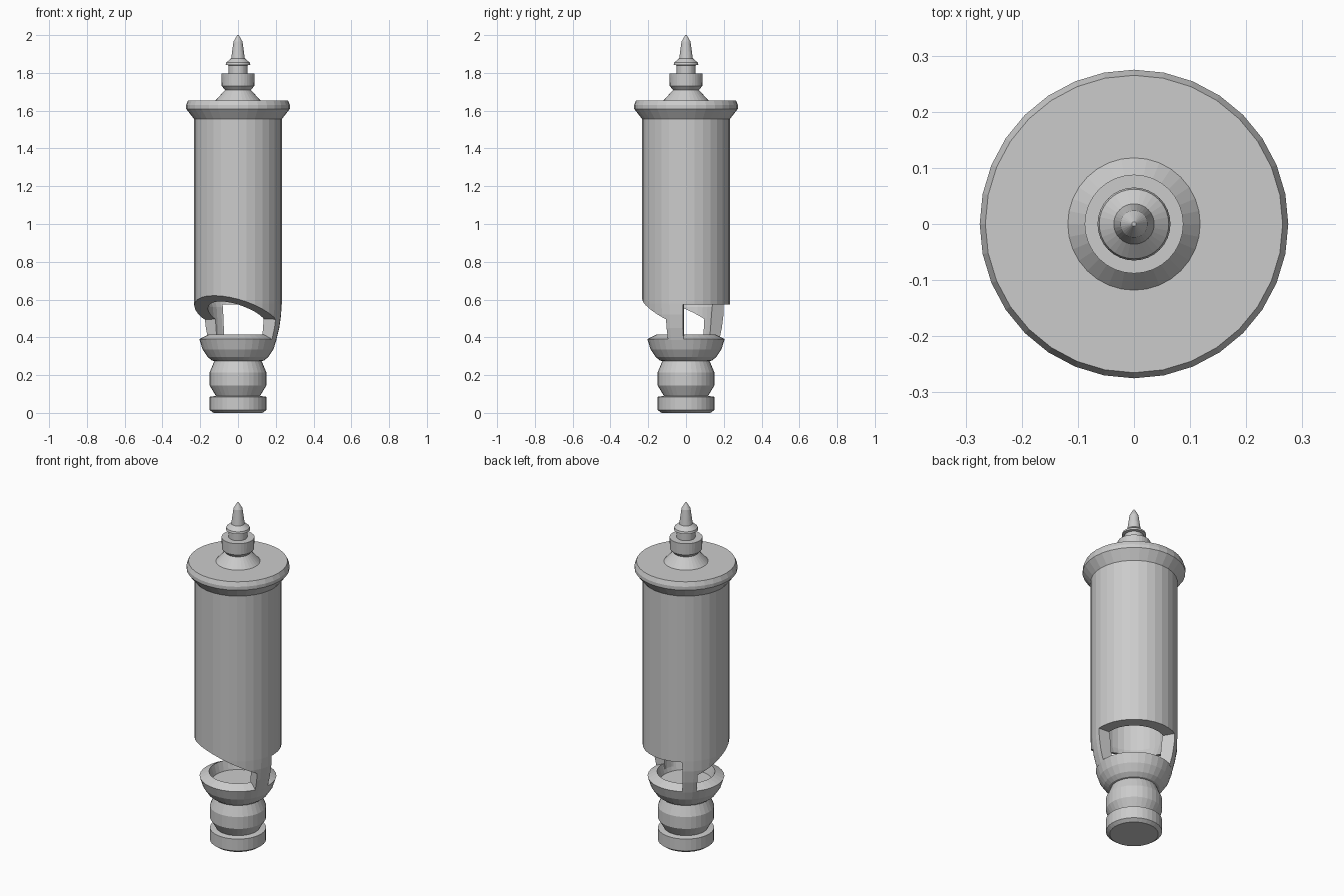
import bpy, bmesh
from math import sin, cos, radians, pi

if "Cube" in bpy.data.objects:
    bpy.data.objects.remove(bpy.data.objects["Cube"])

SIDES = 32


def make_object(name, bm):
    bmesh.ops.recalc_face_normals(bm, faces=bm.faces)
    mesh = bpy.data.meshes.new(name)
    bm.to_mesh(mesh)
    bm.free()
    obj = bpy.data.objects.new(name, mesh)
    bpy.context.collection.objects.link(obj)
    return obj


def lathe(name, profile):
    """Spin a closed (radius, z) outline round the z axis."""
    bm = bmesh.new()
    verts = [bm.verts.new((r, 0, z)) for r, z in profile]
    edges = [bm.edges.new((verts[i], verts[(i + 1) % len(verts)]))
             for i in range(len(verts))]
    bmesh.ops.spin(bm, geom=verts + edges, cent=(0, 0, 0), axis=(0, 0, 1),
                   angle=2 * pi, steps=SIDES, use_merge=False)
    bmesh.ops.remove_doubles(bm, verts=bm.verts, dist=0.0001)
    bmesh.ops.dissolve_degenerate(bm, edges=bm.edges, dist=0.0001)
    return make_object(name, bm)


def wedge(name, start, end, bottom, top):
    """Pie-shaped cutter between two angles; top(x, y) gives its upper height."""
    bm = bmesh.new()
    angles = [radians(start + (end - start) * i / 8) for i in range(9)]
    ring = [(0, 0)] + [(0.5 * cos(a), 0.5 * sin(a)) for a in angles]
    low = [bm.verts.new((x, y, bottom)) for x, y in ring]
    high = [bm.verts.new((x, y, top(x, y))) for x, y in ring]
    bm.faces.new(low)
    bm.faces.new(high)
    for i in range(len(ring)):
        j = (i + 1) % len(ring)
        bm.faces.new((low[i], low[j], high[j], high[i]))
    obj = make_object(name, bm)
    obj.hide_render = True
    return obj


# Grooved foot and flared cup with a raised inner lip
lathe("foot_and_cup", [
    (0, 0), (0.13, 0), (0.15, 0.015), (0.15, 0.085), (0.117, 0.09),
    (0.15, 0.145), (0.15, 0.215), (0.125, 0.275), (0.137, 0.277),
    (0.16, 0.295), (0.187, 0.335), (0.205, 0.39), (0.155, 0.415),
    (0.14, 0.36), (0, 0.36)])

# Hollow tube that narrows into the posts
tube = lathe("tube", [
    (0.145, 0.385), (0.204, 0.385), (0.22, 0.45), (0.23, 0.52), (0.232, 0.58),
    (0.232, 1.57), (0.18, 1.57), (0.18, 0.62), (0.16, 0.56)])

# Openings: a slanted mouth and a level window, leaving two posts
lean = radians(237)
mouth = wedge("mouth_cutter", 141, 332, 0.2,
              lambda x, y: 0.505 + 0.5 * (x * cos(lean) + y * sin(lean)))
window = wedge("window_cutter", -4, 120, 0.2, lambda x, y: 0.575)
for cutter in (mouth, window):
    cut = tube.modifiers.new(cutter.name, 'BOOLEAN')
    cut.operation = 'DIFFERENCE'
    cut.solver = 'EXACT'
    cut.object = cutter

# Flanged cap
lathe("cap", [
    (0, 1.55), (0.232, 1.555), (0.275, 1.61), (0.275, 1.63),
    (0.265, 1.655), (0, 1.655)])

# Stepped spike on top
lathe("spike", [
    (0, 1.65), (0.118, 1.655), (0.068, 1.71), (0.086, 1.73), (0.088, 1.797),
    (0.05, 1.797), (0.05, 1.84), (0.065, 1.843), (0.062, 1.855),
    (0.036, 1.877), (0.024, 1.965), (0.004, 2.0), (0, 2.0)])
